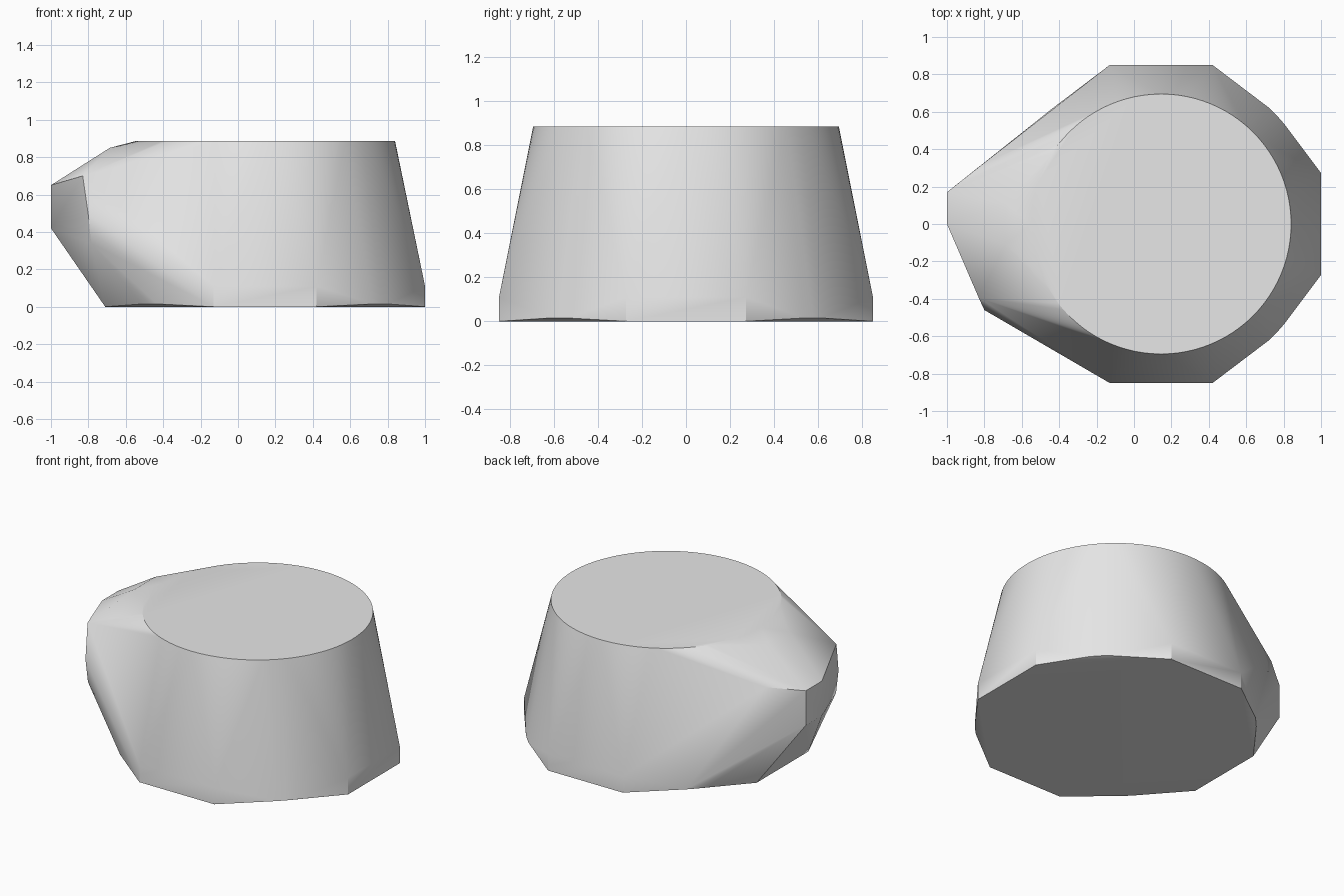
import bpy
import bmesh
from math import cos, sin, radians, tau

cube = bpy.data.objects.get("Cube")
if cube:
    bpy.data.objects.remove(cube, do_unlink=True)

CX = 0.145       # axis of the tapered drum
TOP_Z = 0.885
SEGMENTS = 96

points = []

# Round top rim
for i in range(SEGMENTS):
    a = tau * i / SEGMENTS
    points.append((CX + 0.695 * cos(a), 0.695 * sin(a), TOP_Z))

# Eight-cornered foot with a short upright band and bowed diagonal sides
for sx in (-1, 1):
    for sy in (-1, 1):
        for dx, dy in ((0.855, 0.272), (0.275, 0.85)):
            points.append((CX + sx * dx, sy * dy, 0))
            points.append((CX + sx * dx, sy * dy, 0.11))
        for deg in (39, 43, 47):
            a = radians(deg)
            points.append((CX + sx * 0.848 * cos(a), sy * 0.848 * sin(a), 0.015))

# Faceted side bulge
points += [
    (-0.685, 0.11, 0.85), (-0.685, -0.11, 0.85),
    (-1, 0.17, 0.65), (-1, 0.17, 0.42),
    (-1, 0, 0.65), (-1, 0, 0.42),
    (-0.81, 0.32, 0.68),
    (-0.83, -0.395, 0.70),
    (-0.8, -0.46, 0.49), (-0.785, -0.455, 0.34),
]

# Stretch one skin over all the outlines
bm = bmesh.new()
for p in points:
    bm.verts.new(p)
bmesh.ops.convex_hull(bm, input=bm.verts[:], use_existing_faces=False)
loose = [v for v in bm.verts if not v.link_faces]
bmesh.ops.delete(bm, geom=loose, context='VERTS')
bmesh.ops.dissolve_limit(bm, angle_limit=radians(0.3), verts=bm.verts[:],
                         edges=bm.edges[:])
bmesh.ops.recalc_face_normals(bm, faces=bm.faces[:])

mesh = bpy.data.meshes.new("tapered_body")
bm.to_mesh(mesh)
bm.free()
body = bpy.data.objects.new("tapered_body", mesh)
bpy.context.collection.objects.link(body)

# Plain grey finish
grey = bpy.data.materials.new("light_grey")
grey.use_nodes = True
color = (0.8, 0.8, 0.8, 1)
grey.diffuse_color = color
grey.node_tree.nodes["Principled BSDF"].inputs["Base Color"].default_value = color
mesh.materials.append(grey)

# Smooth sides, crisp rims
bpy.ops.object.select_all(action='DESELECT')
body.select_set(True)
bpy.context.view_layer.objects.active = body
bpy.ops.object.shade_smooth_by_angle(angle=radians(30))
